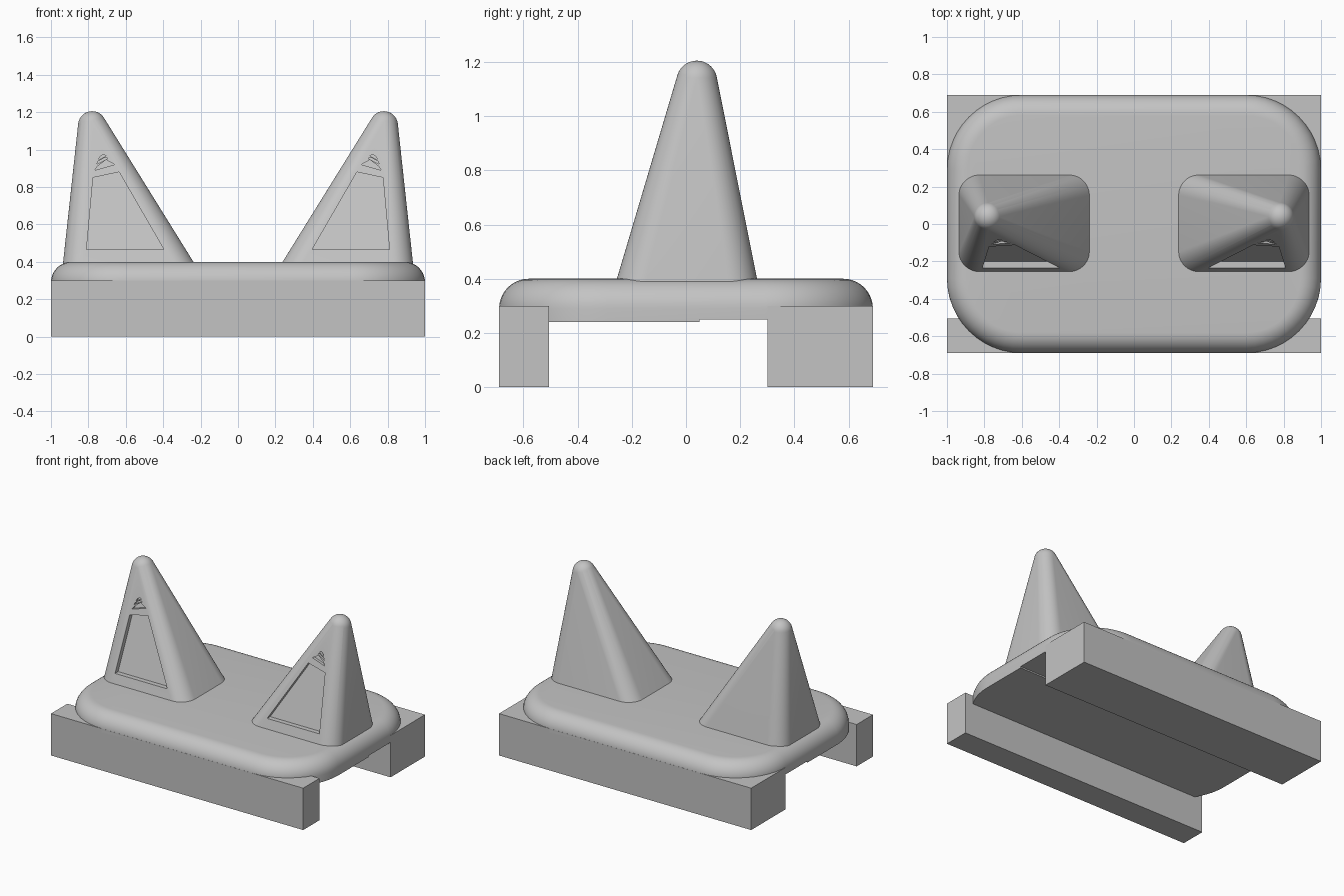
import bpy, bmesh
from math import sin, cos, pi, radians, tan

if "Cube" in bpy.data.objects:
    bpy.data.objects.remove(bpy.data.objects["Cube"])

grey = bpy.data.materials.new("plain_grey")
grey.use_nodes = True
COLOUR = (0.55, 0.55, 0.55, 1)
grey.diffuse_color = COLOUR
grey.node_tree.nodes["Principled BSDF"].inputs["Base Color"].default_value = COLOUR


def finish(name, bm):
    bmesh.ops.recalc_face_normals(bm, faces=bm.faces)
    mesh = bpy.data.meshes.new(name)
    bm.to_mesh(mesh)
    bm.free()
    mesh.materials.append(grey)
    obj = bpy.data.objects.new(name, mesh)
    bpy.context.collection.objects.link(obj)
    return obj


def select(obj):
    bpy.ops.object.select_all(action="DESELECT")
    obj.select_set(True)
    bpy.context.view_layer.objects.active = obj


def smooth(obj, angle=30):
    select(obj)
    bpy.ops.object.shade_smooth_by_angle(angle=radians(angle))


def add_box(bm, lo, hi):
    verts = bmesh.ops.create_cube(bm, size=1)["verts"]
    for v in verts:
        for k in range(3):
            v.co[k] = (lo[k] + hi[k]) / 2 + v.co[k] * (hi[k] - lo[k])


def cut(obj, cutter):
    cutter.hide_render = True
    mod = obj.modifiers.new("cut", "BOOLEAN")
    mod.operation, mod.solver, mod.object = "DIFFERENCE", "EXACT", cutter
    select(obj)
    bpy.ops.object.modifier_apply(modifier=mod.name)
    bpy.data.objects.remove(cutter)


def rounded_rect(x0, x1, y0, y1, r, z, steps=12):
    corners = [(x1 - r, y1 - r), (x0 + r, y1 - r), (x0 + r, y0 + r), (x1 - r, y0 + r)]
    return [(cx + r * cos((q + i / steps) * pi / 2), cy + r * sin((q + i / steps) * pi / 2), z)
            for q, (cx, cy) in enumerate(corners) for i in range(steps + 1)]


# Two support beams
for name, y0, y1 in (("front_beam", -0.69, -0.505), ("back_beam", 0.3, 0.69)):
    bm = bmesh.new()
    add_box(bm, (-1, y0, 0), (1, y1, 0.3))
    finish(name, bm)

# Rounded plate with a filleted top edge
FILLET = 0.11
profile = [(0, 0.24)] + [(FILLET * (1 - cos(i * pi / 20)), 0.29 + FILLET * sin(i * pi / 20))
                         for i in range(11)]
bm = bmesh.new()
rings = [[bm.verts.new(p) for p in rounded_rect(-1 + d, 1 - d, -0.69 + d, 0.69 - d, 0.4 - d, z)]
         for d, z in profile]
for a, b in zip(rings, rings[1:]):
    for i in range(len(a)):
        j = (i + 1) % len(a)
        bm.faces.new((a[i], a[j], b[j], b[i]))
bm.faces.new(rings[0])
bm.faces.new(rings[-1])
plate = finish("rounded_plate", bm)

# Shallow channel under the plate
bm = bmesh.new()
add_box(bm, (-1.1, 0.05, 0.2), (1.1, 0.3, 0.25))
cut(plate, finish("channel_cutter", bm))
smooth(plate)

# Pointed ears: a rounded base hulled to a ball tip, with pockets in front
SLOPE = tan(radians(16.5))
POCKET = [(0.396, 0.465), (0.81, 0.465), (0.775, 0.85), (0.636, 0.88)]
SLOTS = [
    [(0.66, 0.92), (0.765, 0.89), (0.75, 0.912), (0.705, 0.945)],
    [(0.695, 0.952), (0.755, 0.922), (0.75, 0.936), (0.71, 0.958)],
    [(0.705, 0.966), (0.745, 0.946), (0.74, 0.96), (0.72, 0.975)],
]


def add_prism(bm, outline, side, depth):
    front, back = [], []
    for x, z in outline:
        y = -0.255 + (z - 0.4) * SLOPE
        front.append(bm.verts.new((side * x, y - 0.1, z)))
        back.append(bm.verts.new((side * x, y + depth, z)))
    bm.faces.new(front)
    bm.faces.new(back)
    for i in range(len(front)):
        j = (i + 1) % len(front)
        bm.faces.new((front[i], front[j], back[j], back[i]))


for label, side in (("left", 1), ("right", -1)):
    bm = bmesh.new()
    ball = bmesh.ops.create_uvsphere(bm, u_segments=40, v_segments=20, radius=0.075)["verts"]
    for v in ball:
        v.co.x += 0.78
        v.co.y += 0.04
        v.co.z += 1.13
    for p in rounded_rect(0.22, 0.938, -0.264, 0.268, 0.11, 0.37):
        bm.verts.new(p)
    for v in bm.verts:
        v.co.x *= side
    hull = bmesh.ops.convex_hull(bm, input=bm.verts[:])
    inner = {g for g in hull["geom_interior"] + hull["geom_unused"]
             if isinstance(g, bmesh.types.BMVert)}
    bmesh.ops.delete(bm, geom=list(inner), context="VERTS")
    kept = {f for f in hull["geom"] if isinstance(f, bmesh.types.BMFace) and f.is_valid}
    spare = [f for f in bm.faces if f not in kept]
    bmesh.ops.delete(bm, geom=spare, context="FACES")
    loose = [v for v in bm.verts if not v.link_faces]
    bmesh.ops.delete(bm, geom=loose, context="VERTS")
    ear = finish(label + "_ear", bm)

    bm = bmesh.new()
    add_prism(bm, POCKET, side, 0.035)
    for slot in SLOTS:
        add_prism(bm, slot, side, 0.02)
    cut(ear, finish(label + "_pocket_cutter", bm))
    smooth(ear)
